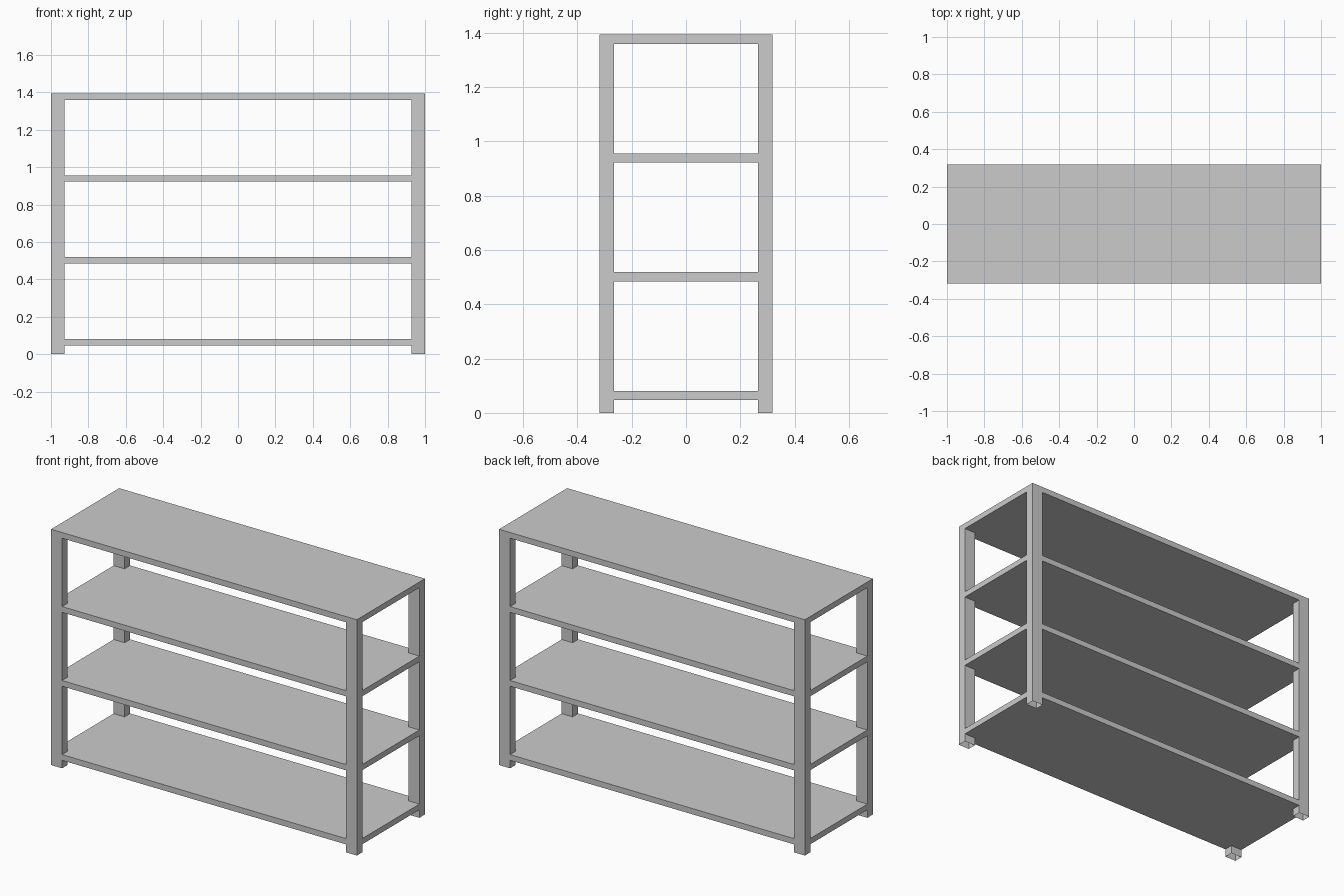
import bpy
import bmesh

if "Cube" in bpy.data.objects:
    bpy.data.objects.remove(bpy.data.objects["Cube"])

W, D = 1.0, 0.318          # half width, half depth
PX, PY = 0.072, 0.052      # post section
THICK = 0.034
TOP = 1.394
SHELF_BOTTOMS = [0.047, 0.485, 0.922]


def prism(name, outline, z0, z1, caps=True):
    """Extrude a flat outline from z0 to z1, optionally leaving the ends open."""
    bm = bmesh.new()
    low = bm.faces.new([bm.verts.new((x, y, z0)) for x, y in outline])
    ext = bmesh.ops.extrude_face_region(bm, geom=[low], use_keep_orig=True)
    bmesh.ops.translate(bm, vec=(0, 0, z1 - z0),
                        verts=[v for v in ext["geom"] if isinstance(v, bmesh.types.BMVert)])
    bmesh.ops.recalc_face_normals(bm, faces=bm.faces[:])
    if not caps:
        ends = [f for f in bm.faces if abs(f.normal.z) > 0.5]
        bmesh.ops.delete(bm, geom=ends, context='FACES_ONLY')
    mesh = bpy.data.meshes.new(name)
    bm.to_mesh(mesh)
    bm.free()
    obj = bpy.data.objects.new(name, mesh)
    bpy.context.collection.objects.link(obj)
    return obj


def rect(x0, x1, y0, y1):
    return [(x0, y0), (x1, y0), (x1, y1), (x0, y1)]


# Full top board
prism("top_board", rect(-W, W, -D, D), TOP - THICK, TOP)

# Shelves, notched at the corners to fit around the posts
a, b = W - PX, D - PY
notched = [(-a, -D), (a, -D), (a, -b), (W, -b), (W, b), (a, b),
           (a, D), (-a, D), (-a, b), (-W, b), (-W, -b), (-a, -b)]
for i, z in enumerate(SHELF_BOTTOMS):
    prism(f"shelf_{i + 1}", notched, z, z + THICK)

# Four hollow corner posts, open underneath
for side, sx in (("left", -1), ("right", 1)):
    for end, sy in (("front", -1), ("back", 1)):
        xs, ys = sorted((sx * a, sx * W)), sorted((sy * b, sy * D))
        prism(f"{end}_{side}_post", rect(*xs, *ys), 0, TOP - THICK, caps=False)
